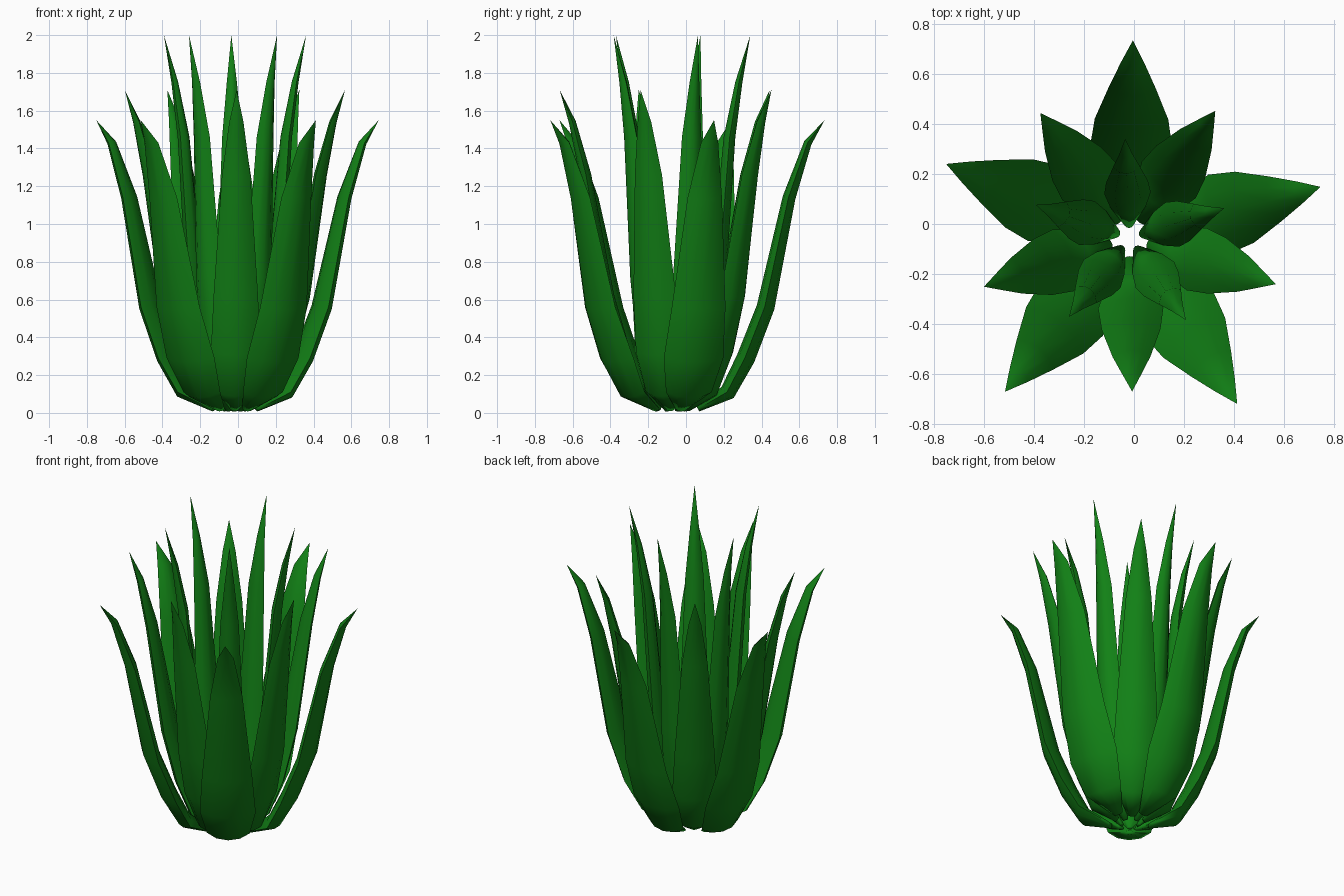
import bpy, bmesh, math
from mathutils import Vector

if "Cube" in bpy.data.objects:
    bpy.data.objects.remove(bpy.data.objects["Cube"])

green = bpy.data.materials.new("leaf green")
green.diffuse_color = (0.006, 0.22, 0.008, 1)
green.use_nodes = True
green.node_tree.nodes["Principled BSDF"].inputs["Base Color"].default_value = green.diffuse_color

CENTRE = Vector((-0.018, -0.056, 0))
WIDTHS = [0.03, 0.125, 0.163, 0.147, 0.094, 0.047]     # half widths up the leaf
THICK = [0.015, 0.046, 0.052, 0.050, 0.036, 0.022]     # keel depth up the leaf


def leaf(name, angle, path, wscale, tscale):
    """One pointed fleshy leaf: lens sections along a path of (radius, height)."""
    out = Vector((math.cos(angle), math.sin(angle), 0))
    side = Vector((-out.y, out.x, 0))
    up = Vector((0, 0, 1))
    pts = [CENTRE + out * r + up * z for r, z in path]
    bm = bmesh.new()
    rings = []
    for i, (w, t) in enumerate(zip(WIDTHS, THICK)):
        d = (pts[i + 1] - pts[max(i - 1, 0)]).normalized()
        n = side.cross(d)                               # points away from the plant
        if n.dot(out) < 0:
            n = -n
        w, t = w * wscale, t * tscale
        sect = [(-1, 0), (-0.55, 0.75), (0, 1), (0.55, 0.75),
                (1, 0), (0.55, -0.65), (0, -0.9), (-0.55, -0.65)]
        ring = []
        for a, b in sect:
            p = pts[i] + side * (a * w) + n * (b * t)
            p.z = max(p.z, 0.008)
            ring.append(bm.verts.new(p))
        rings.append(ring)
    for lo, hi in zip(rings, rings[1:]):
        for k in range(8):
            j = (k + 1) % 8
            bm.faces.new((lo[k], lo[j], hi[j], hi[k]))
    tip = bm.verts.new(pts[-1])
    for k in range(8):
        bm.faces.new((rings[-1][k], rings[-1][(k + 1) % 8], tip))
    bm.faces.new(rings[0])
    bmesh.ops.recalc_face_normals(bm, faces=bm.faces)
    # smooth sides with crisp leaf margins
    for f in bm.faces:
        f.smooth = True
    for lo, hi in zip(rings, rings[1:] + [[tip] * 8]):
        for k in (0, 4):
            bm.edges.get((lo[k], hi[k])).smooth = False
    me = bpy.data.meshes.new(name)
    bm.to_mesh(me)
    bm.free()
    me.materials.append(green)
    bpy.context.collection.objects.link(bpy.data.objects.new(name, me))


# three whorls: name, leaf angles, (radius, height) path, width and depth scale
WHORLS = [
    ("outer_leaf", (15, 89, 158, 231, 303),
     [(0.12, 0.02), (0.275, 0.11), (0.37, 0.29), (0.475, 0.56),
      (0.60, 1.14), (0.70, 1.43), (0.79, 1.55)], 1.0, 1.0),
    ("middle_leaf", (56, 125.5, 198.5, 271, 342.5),
     [(0.08, 0.02), (0.20, 0.11), (0.28, 0.32), (0.365, 0.62),
      (0.475, 1.26), (0.545, 1.54), (0.613, 1.71)], 0.8, 0.9),
    ("inner_leaf", (17.5, 92.5, 160.5, 232.5, 304.5),
     [(0.05, 0.01), (0.125, 0.12), (0.18, 0.37), (0.225, 0.72),
      (0.285, 1.46), (0.335, 1.75), (0.397, 2.0)], 0.57, 0.9),
]
for name, angles, path, ws, ts in WHORLS:
    for k, a in enumerate(angles):
        leaf(f"{name}_{k + 1}", math.radians(a), path, ws, ts)
